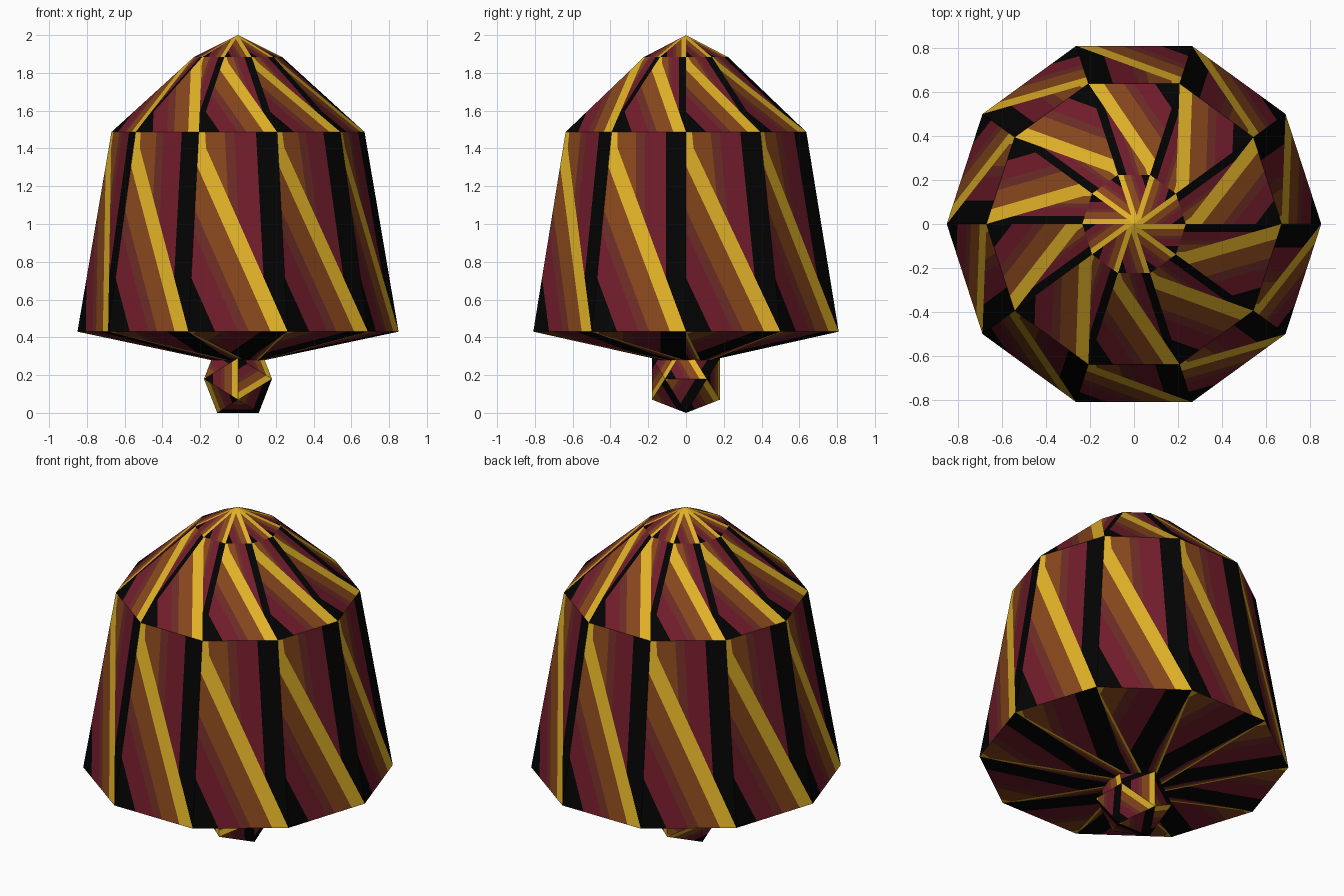
import bpy, bmesh, math
from mathutils import Vector

if "Cube" in bpy.data.objects:
    bpy.data.objects.remove(bpy.data.objects["Cube"])


def lin(c):
    c /= 255
    return c / 12.92 if c <= 0.04045 else ((c + 0.055) / 1.055) ** 2.4


COLOURS = [("black", (3, 3, 3)), ("maroon", (113, 28, 43)),
           ("red_brown", (108, 44, 38)), ("brown", (135, 71, 28)),
           ("gold", (226, 179, 40))]
MATS = []
for name, rgb in COLOURS:
    m = bpy.data.materials.new(name)
    m.diffuse_color = (*[lin(c) for c in rgb], 1)
    m.use_nodes = True
    m.node_tree.nodes["Principled BSDF"].inputs["Base Color"].default_value = m.diffuse_color
    MATS.append(m)

# Stripe limits across a triangle, from black (0) to gold (1)
LOWER_STOPS = [0, 0.27, 0.5, 0.61, 0.83, 1]
UPPER_STOPS = [0, 0.27, 0.55, 0.67, 0.92, 1]


def striped_triangle(bm, tip, b, c, tip_is_gold):
    """Cut a triangle into stripes parallel to the edge opposite its tip."""
    stops = UPPER_STOPS if tip_is_gold else LOWER_STOPS
    for k in range(5):
        u0, u1 = stops[k], stops[k + 1]
        t0, t1 = (1 - u1, 1 - u0) if tip_is_gold else (u0, u1)
        pts = [tip.lerp(b, t0), tip.lerp(b, t1), tip.lerp(c, t1), tip.lerp(c, t0)]
        if t0 < 1e-6:
            pts = pts[:3]
        f = bm.faces.new([bm.verts.new(p) for p in pts])
        f.material_index = k


def finish(bm, name):
    bmesh.ops.remove_doubles(bm, verts=bm.verts, dist=1e-5)
    me = bpy.data.meshes.new(name)
    bm.to_mesh(me)
    bm.free()
    for m in MATS:
        me.materials.append(m)
    ob = bpy.data.objects.new(name, me)
    bpy.context.collection.objects.link(ob)


# Ten-sided bell: rings of (radius, height) from underside to peak
SIDES = 10
RINGS = [(0.13, 0.277), (0.85, 0.43), (0.67, 1.487), (0.235, 1.883), (0, 2.0)]


def ring_point(ring, i):
    r, z = ring
    a = math.tau * i / SIDES
    return Vector((r * math.cos(a), r * math.sin(a), z))


bm = bmesh.new()
for low, high in zip(RINGS, RINGS[1:]):
    for i in range(SIDES):
        bl, br = ring_point(low, i), ring_point(low, i + 1)
        tl, tr = ring_point(high, i), ring_point(high, i + 1)
        striped_triangle(bm, bl, br, tl, False)
        if high[0] > 0:
            striped_triangle(bm, tl, br, tr, True)
finish(bm, "bell_body")

# Twenty-sided clapper under the bell
A, B = 0.11, 0.18
hull = bmesh.new()
for s in (-1, 1):
    for t in (-1, 1):
        for p in ((s * A, 0, t * B), (s * B, t * A, 0), (0, s * B, t * A)):
            hull.verts.new(Vector(p) + Vector((0, 0, B)))
bmesh.ops.convex_hull(hull, input=hull.verts)
bmesh.ops.recalc_face_normals(hull, faces=hull.faces)
bm = bmesh.new()
for n, f in enumerate(hull.faces):
    p = [v.co.copy() for v in f.verts]
    striped_triangle(bm, *p, n % 2 == 0)
hull.free()
finish(bm, "clapper")
